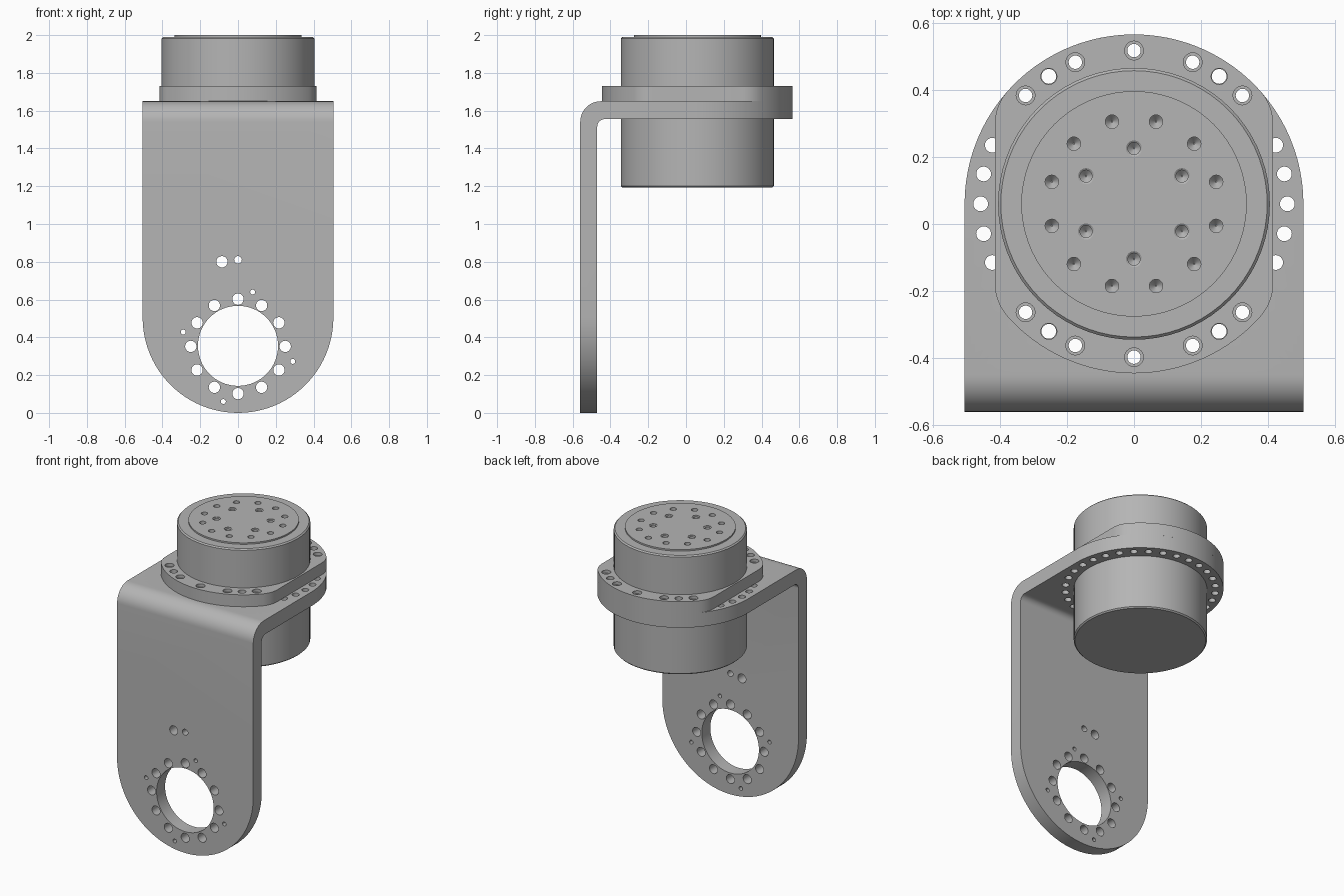
import bpy, bmesh
from math import sin, cos, pi, radians, atan2, sqrt
from mathutils import Matrix

cube = bpy.data.objects.get("Cube")
if cube:
    bpy.data.objects.remove(cube)

grey = bpy.data.materials.new("machined grey")
grey.use_nodes = True
colour = (0.46, 0.46, 0.46, 1)
grey.diffuse_color = colour
grey.node_tree.nodes["Principled BSDF"].inputs["Base Color"].default_value = colour

W = 0.505          # half width of the bracket and radius of its round ends
CY = 0.06          # motor axis in y
HZ = 0.35          # centre of the large hole in the upright plate
TO_Y = Matrix.Rotation(pi / 2, 4, 'X')     # turns local (x, y, z) into (x, -z, y)
TO_X = Matrix(((0, 0, 1, 0), (1, 0, 0, 0), (0, 1, 0, 0), (0, 0, 0, 1)))


def finish(name, bm):
    bmesh.ops.recalc_face_normals(bm, faces=bm.faces)
    mesh = bpy.data.meshes.new(name)
    bm.to_mesh(mesh)
    bm.free()
    mesh.materials.append(grey)
    ob = bpy.data.objects.new(name, mesh)
    bpy.context.collection.objects.link(ob)
    return ob


def prism(name, outline, lo, hi, turn=Matrix()):
    bm = bmesh.new()
    face = bm.faces.new([bm.verts.new((x, y, lo)) for x, y in outline])
    side = bmesh.ops.extrude_face_region(bm, geom=[face])["geom"]
    bmesh.ops.translate(bm, vec=(0, 0, hi - lo),
                        verts=[v for v in side if isinstance(v, bmesh.types.BMVert)])
    bm.transform(turn)
    return finish(name, bm)


def lathe(bm, x, y, profile, n=24):
    """Add a closed turned solid from (radius, height) pairs."""
    rings = [[bm.verts.new((x + r * cos(2 * pi * i / n), y + r * sin(2 * pi * i / n), z))
              for i in range(n)] for r, z in profile]
    for a, b in zip(rings, rings[1:]):
        for i in range(n):
            j = (i + 1) % n
            bm.faces.new((a[i], a[j], b[j], b[i]))
    bm.faces.new(rings[0])
    bm.faces.new(rings[-1])


def boolean(ob, cutter, operation):
    mod = ob.modifiers.new("cut", 'BOOLEAN')
    mod.operation, mod.solver, mod.object = operation, 'EXACT', cutter
    bpy.context.view_layer.objects.active = ob
    bpy.ops.object.modifier_apply(modifier=mod.name)
    bpy.data.objects.remove(cutter)


def smooth(ob):
    bpy.ops.object.select_all(action='DESELECT')
    ob.select_set(True)
    bpy.context.view_layer.objects.active = ob
    bpy.ops.object.shade_smooth_by_angle(angle=radians(30))


def arc(cx, cy, r, a0, a1, n=12):
    return [(cx + r * cos(radians(a0 + (a1 - a0) * i / n)),
             cy + r * sin(radians(a0 + (a1 - a0) * i / n))) for i in range(n + 1)]


def polar(r, degrees, cy):
    return r * cos(radians(degrees)), cy + r * sin(radians(degrees))


# Bracket: bent strip, trimmed to its front and top silhouettes
bend = (arc(-0.45, 1.54, 0.11, 180, 90) + [(0.7, 1.65), (0.7, 1.555)]
        + arc(-0.43, 1.515, 0.04, 90, 180) + [(-0.47, -0.1), (-0.56, -0.1)])
bracket = prism("bent_bracket", bend, -0.6, 0.6, TO_X)
front_shape = prism("front_shape", arc(0, W, W, 180, 360, 48) + [(W, 2), (-W, 2)], -1, 1, TO_Y)
boolean(bracket, front_shape, 'INTERSECT')
top_shape = prism("top_shape", arc(0, CY, W, 0, 180, 48) + [(-W, -1), (W, -1)], -0.1, 2)
boolean(bracket, top_shape, 'INTERSECT')

# Holes in the upright plate
bm = bmesh.new()
through = lambda r: [(r, 0.3), (r, 0.7)]
lathe(bm, 0, HZ + 0.005, through(0.212), 64)
for k in range(12):
    lathe(bm, *polar(0.25, 30 * k, HZ + 0.002), through(0.03))
for k in range(4):
    lathe(bm, *polar(0.3, 75 + 90 * k, HZ), through(0.013))
lathe(bm, 0, 0.81, through(0.02))
lathe(bm, -0.085, 0.8, through(0.03))
bm.transform(TO_Y)
boolean(bracket, finish("plate_drill", bm), 'DIFFERENCE')

# Ring of holes and motor bore in the shelf
bm = bmesh.new()
for k in range(32):
    lathe(bm, *polar(0.457, 11.25 * k, CY), [(0.022, 1.5), (0.022, 1.7)])
lathe(bm, 0, CY, [(0.4, 1.5), (0.4, 1.7)], 64)
boolean(bracket, finish("shelf_drill", bm), 'DIFFERENCE')
smooth(bracket)

# Mounting flange: disc with two flattened sides and rounded corners
flat, fillet = 0.415, 0.15
fx = flat - fillet
fy = sqrt((W - fillet) ** 2 - fx ** 2)
turn = atan2(fy, fx) * 180 / pi
half = (arc(fx, fy, fillet, 0, turn, 8) + arc(0, 0, W, turn, 180 - turn, 32)[1:-1]
        + arc(-fx, fy, fillet, 180 - turn, 180, 8))
outline = half + [(-x, -y) for x, y in half]
flange = prism("mounting_flange", [(x, y + CY) for x, y in outline], 1.65, 1.73)
bm = bmesh.new()
for side in (90, 270):
    for k in (-4, -3, -2, 0, 2, 3, 4):
        bore = ([(0.024, 1.6), (0.024, 1.8)] if abs(k) == 3 else
                [(0.02, 1.6), (0.02, 1.71), (0.028, 1.71), (0.028, 1.8)])
        lathe(bm, *polar(0.457, side + 11.25 * k, CY), bore)
lathe(bm, 0, CY, [(0.4, 1.6), (0.4, 1.8)], 64)
boolean(flange, finish("flange_drill", bm), 'DIFFERENCE')
smooth(flange)

# Motor housing with chamfered rims
bm = bmesh.new()
lathe(bm, 0, CY, [(0.397, 1.193), (0.405, 1.201), (0.405, 1.982), (0.397, 1.99),
                  (0.336, 1.99), (0.336, 2.0)], 72)
motor = finish("motor_housing", bm)

# Blind holes in the output face
bm = bmesh.new()
for k in range(12):
    lathe(bm, *polar(0.2535, 15 + 30 * k, CY), [(0.002, 1.93), (0.02, 1.95), (0.02, 2.1)])
for k in range(6):
    lathe(bm, *polar(0.165, 30 + 60 * k, CY),
          [(0.002, 1.93), (0.018, 1.945), (0.018, 1.993), (0.024, 1.997), (0.024, 2.1)])
boolean(motor, finish("face_drill", bm), 'DIFFERENCE')
smooth(motor)
